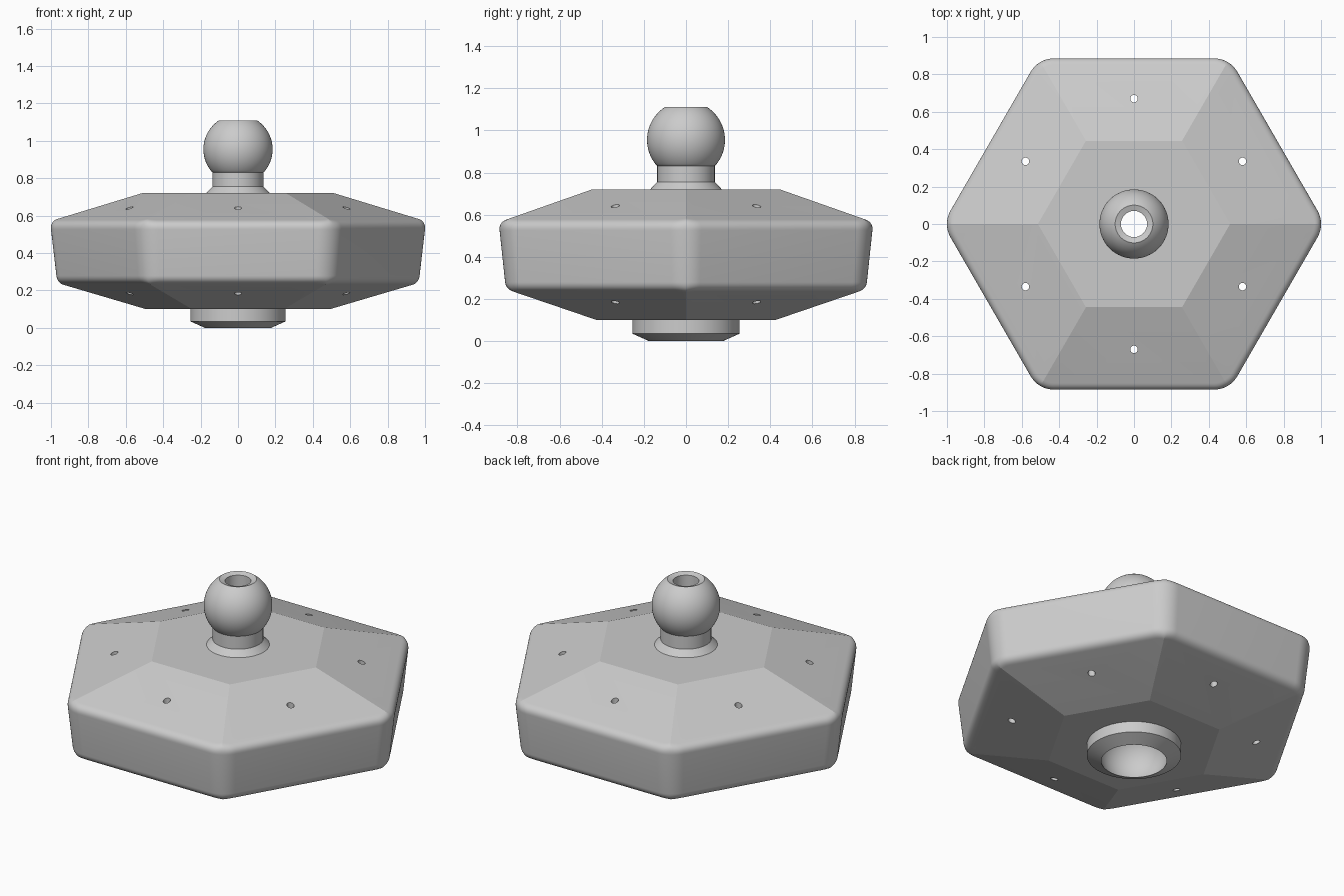
import bpy, bmesh
from math import sin, cos, pi, radians, sqrt
from mathutils import Vector, Matrix

cube = bpy.data.objects.get("Cube")
if cube:
    bpy.data.objects.remove(cube, do_unlink=True)

grey = bpy.data.materials.new("plain_grey")
grey.use_nodes = True
grey.diffuse_color = (0.6, 0.6, 0.6, 1)
grey.node_tree.nodes["Principled BSDF"].inputs["Base Color"].default_value = (0.6, 0.6, 0.6, 1)

CORNER_STEPS = 12
FILLET_STEPS = 10


def make_object(name, bm):
    bmesh.ops.remove_doubles(bm, verts=bm.verts, dist=1e-5)
    bmesh.ops.recalc_face_normals(bm, faces=bm.faces)
    mesh = bpy.data.meshes.new(name)
    bm.to_mesh(mesh)
    bm.free()
    obj = bpy.data.objects.new(name, mesh)
    bpy.context.collection.objects.link(obj)
    mesh.materials.append(grey)
    return obj


def shade(obj, degrees):
    bpy.ops.object.select_all(action='DESELECT')
    obj.select_set(True)
    bpy.context.view_layer.objects.active = obj
    bpy.ops.object.shade_smooth_by_angle(angle=radians(degrees))


def lathe(bm, profile, closed=True, steps=64):
    """Turn an (r, z) profile around the z axis."""
    verts = [bm.verts.new((r, 0, z)) for r, z in profile]
    pairs = list(zip(verts, verts[1:]))
    if closed:
        pairs.append((verts[-1], verts[0]))
    edges = [bm.edges.new(p) for p in pairs]
    bmesh.ops.spin(bm, geom=verts + edges, cent=(0, 0, 0), axis=(0, 0, 1),
                   angle=2 * pi, steps=steps, use_merge=True)


def arc(centre_z, radius, start, end, steps):
    angles = [radians(start + (end - start) * i / steps) for i in range(steps + 1)]
    return [(radius * cos(a), centre_z + radius * sin(a)) for a in angles]


# Hexagonal body: rounded-corner rings, with z constant or on a slope
def hex_distance(x, y):
    return max(x * cos(a) + y * sin(a) for a in (radians(30 + 60 * k) for k in range(6)))


def top_slope(x, y):
    return 0.72 - 0.352 * (hex_distance(x, y) - 0.445)


def bottom_slope(x, y):
    return 0.1 + 0.341 * (hex_distance(x, y) - 0.425)


def ring(apothem, height, rounding):
    points = []
    for k in range(6):
        reach = (apothem - rounding) * 2 / sqrt(3)
        for i in range(CORNER_STEPS + 1):
            a = radians(60 * k - 30 + 60 * i / CORNER_STEPS)
            x = reach * cos(radians(60 * k)) + rounding * cos(a)
            y = reach * sin(radians(60 * k)) + rounding * sin(a)
            points.append(Vector((x, y, height(x, y) if callable(height) else height)))
    return points


def fillet(first, middle, last):
    rings = []
    for i in range(FILLET_STEPS + 1):
        t = i / FILLET_STEPS
        rings.append([p * (1 - t) ** 2 + q * 2 * t * (1 - t) + s * t * t
                      for p, q, s in zip(first, middle, last)])
    return rings


rings = [ring(0.445, top_slope, 0)]
rings += fillet(ring(0.85, top_slope, 0.11), ring(0.889, top_slope, 0.147),
                ring(0.885, 0.525, 0.144))
rings += fillet(ring(0.859, 0.28, 0.135), ring(0.855, bottom_slope, 0.133),
                ring(0.82, bottom_slope, 0.10))
rings.append(ring(0.425, bottom_slope, 0))

bm = bmesh.new()
loops = [[bm.verts.new(p) for p in r] for r in rings]
count = len(loops[0])
for upper, lower in zip(loops, loops[1:]):
    for i in range(count):
        j = (i + 1) % count
        bm.faces.new((upper[i], lower[i], lower[j], upper[j]))
bm.faces.new(loops[0])
bm.faces.new(loops[-1])
body = make_object("hexagonal_body", bm)

# Cutter: stepped centre bore and six small drilled holes
bm = bmesh.new()
lathe(bm, [(0, 0.9), (0.165, 0.9), (0.165, 0.4), (0.25, 0.4), (0.25, 0), (0, 0)], closed=False)
for k in range(6):
    a = radians(30 + 60 * k)
    bmesh.ops.create_cone(bm, cap_ends=True, segments=20, radius1=0.02, radius2=0.02, depth=1,
                          matrix=Matrix.Translation((0.67 * cos(a), 0.67 * sin(a), 0.4)))
cutter = make_object("hole_cutter", bm)
cutter.hide_render = True

cut = body.modifiers.new("holes", 'BOOLEAN')
cut.operation = 'DIFFERENCE'
cut.solver = 'EXACT'
cut.object = cutter
bpy.context.view_layer.objects.active = body
bpy.ops.object.modifier_apply(modifier=cut.name)
bpy.data.objects.remove(cutter, do_unlink=True)
shade(body, 16)

# Ball, neck, collar and socket as one hollow turned part
profile = [(0.07, 1.1)]
profile += arc(0.955, 0.185, 57, -41, 28)
profile += [(0.137, 0.832), (0.137, 0.755), (0.17, 0.72), (0.17, 0.4), (0.255, 0.4),
            (0.255, 0.035)]
profile += arc(0.07, 0.19, -21.6, 68.4, 20)
bm = bmesh.new()
lathe(bm, profile)
core = make_object("ball_joint_and_socket", bm)
shade(core, 25)
